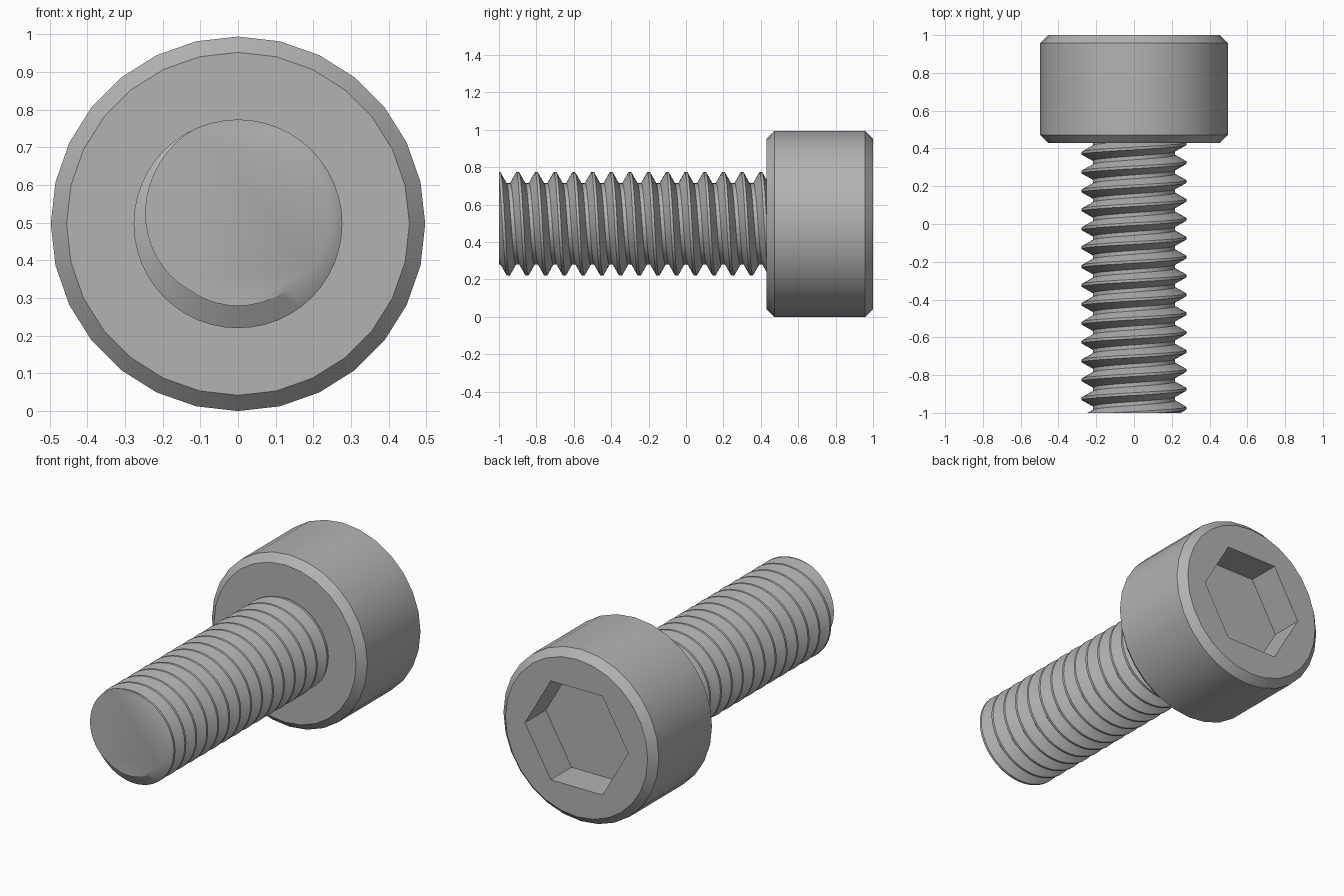
import bpy, bmesh, math

if "Cube" in bpy.data.objects:
    bpy.data.objects.remove(bpy.data.objects["Cube"])

HEAD_R, SIDES, AXIS_Z = 0.497, 28, 0.497
FRONT, HEAD_Y, BACK = -1.0, 0.43, 1.0
BEVEL = 0.042
PITCH, CREST_R, ROOT_R, STEPS = 0.1, 0.277, 0.218, 48

steel = bpy.data.materials.new("grey steel")
steel.use_nodes = True
GREY = (0.45, 0.45, 0.45, 1)
steel.diffuse_color = GREY
steel.node_tree.nodes["Principled BSDF"].inputs["Base Color"].default_value = GREY


def point(r, y, angle):
    """Point around the bolt axis; the angle runs from the top towards +x."""
    return (r * math.sin(angle), y, AXIS_Z + r * math.cos(angle))


def ring(bm, r, y, sides, turn=0.0):
    return [bm.verts.new(point(r, y, turn + math.tau * i / sides)) for i in range(sides)]


def loop_edges(bm, verts):
    result = []
    for a, b in zip(verts, verts[1:] + verts[:1]):
        result.append(bm.edges.get((a, b)) or bm.edges.new((a, b)))
    return result


def bridge(bm, first, second):
    n = len(first)
    for i in range(n):
        k = (i + 1) % n
        bm.faces.new((first[i], first[k], second[k], second[i]))


def finish(bm, name):
    bmesh.ops.recalc_face_normals(bm, faces=bm.faces)
    mesh = bpy.data.meshes.new(name)
    bm.to_mesh(mesh)
    bm.free()
    mesh.materials.append(steel)
    obj = bpy.data.objects.new(name, mesh)
    bpy.context.collection.objects.link(obj)
    bpy.ops.object.select_all(action="DESELECT")
    obj.select_set(True)
    bpy.context.view_layer.objects.active = obj
    bpy.ops.object.shade_smooth_by_angle(angle=math.radians(30))
    return obj


# Cylindrical head, chamfered at both rims
bm = bmesh.new()
profile = [(HEAD_R - BEVEL, HEAD_Y), (HEAD_R, HEAD_Y + BEVEL),
           (HEAD_R, BACK - BEVEL), (HEAD_R - BEVEL, BACK)]
rings = [ring(bm, r, y, SIDES) for r, y in profile]
for a, b in zip(rings, rings[1:]):
    bridge(bm, a, b)
bm.faces.new(rings[0])

# Hexagonal socket sunk into the back of the head
SOCKET_R, SOCKET_DEPTH = 0.33, 0.19
rim = ring(bm, SOCKET_R, BACK, 6, math.pi / 6)
floor = ring(bm, SOCKET_R, BACK - SOCKET_DEPTH, 6, math.pi / 6)
bridge(bm, rim, floor)
bm.faces.new(floor)
bmesh.ops.triangle_fill(bm, use_beauty=True, normal=(0, 1, 0),
                        edges=loop_edges(bm, rings[-1]) + loop_edges(bm, rim))
finish(bm, "socket_head")

# Right-handed threaded shank: a tooth profile swept along a helix
bm = bmesh.new()
tooth = [(CREST_R, -0.007), (CREST_R, 0.007), (ROOT_R, 0.04), (ROOT_R, 0.06)]
turns = 18
start = FRONT - 2 * PITCH
rows = []
for i in range(turns * STEPS):
    y = start + PITCH * i / STEPS
    rows.append([bm.verts.new(point(r, y + dy, math.tau * i / STEPS)) for r, dy in tooth])
for i in range(len(rows) - STEPS - 1):
    a = rows[i] + [rows[i + STEPS][0]]
    b = rows[i + 1] + [rows[i + STEPS + 1][0]]
    for j in range(len(tooth)):
        bm.faces.new((a[j], b[j], b[j + 1], a[j + 1]))


def cut(y, direction):
    """Trim the shank flat and cap it."""
    geom = bm.verts[:] + bm.edges[:] + bm.faces[:]
    bmesh.ops.bisect_plane(bm, geom=geom, dist=1e-6, plane_co=(0, y, 0),
                           plane_no=(0, direction, 0), clear_outer=True)
    bmesh.ops.remove_doubles(bm, verts=bm.verts[:], dist=1e-5)
    edges = [e for e in bm.edges if e.is_boundary
             and all(abs(v.co.y - y) < 1e-4 for v in e.verts)]
    bmesh.ops.edgeloop_fill(bm, edges=edges)


cut(FRONT, -1)
cut(HEAD_Y + 0.03, 1)
loose = [v for v in bm.verts if not v.link_faces]
bmesh.ops.delete(bm, geom=loose, context="VERTS")
finish(bm, "threaded_shank")
